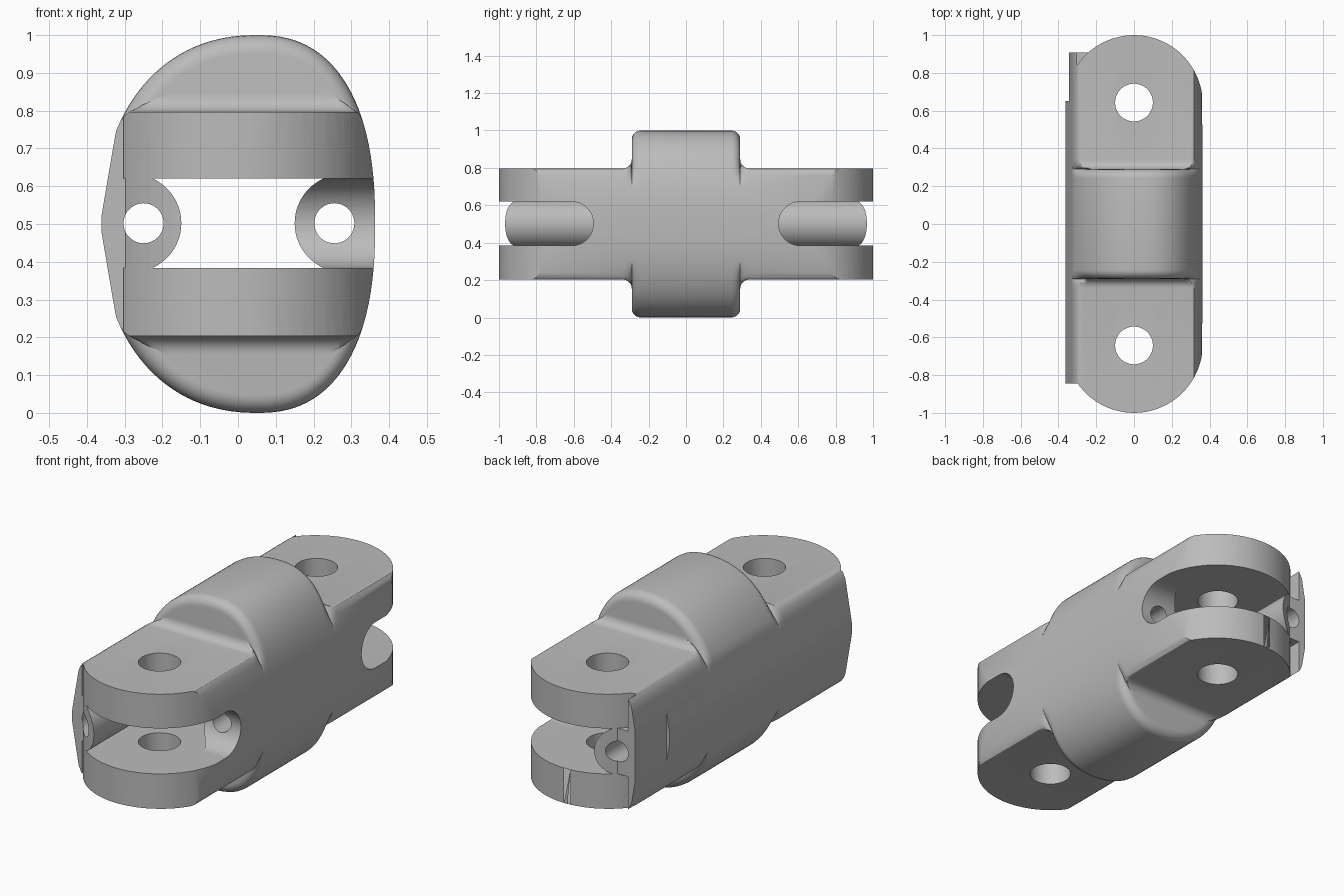
import bpy, bmesh
from math import cos, sin, pi, copysign

if "Cube" in bpy.data.objects:
    bpy.data.objects.remove(bpy.data.objects["Cube"], do_unlink=True)

MID = 0.502          # height of the slot centre
SLOT = 0.118         # half height of the slot
STEP = 0.297         # half height of the clevis arms
FACE_Y = 0.29        # end faces of the central hump


def make_object(name, bm):
    bmesh.ops.recalc_face_normals(bm, faces=bm.faces)
    mesh = bpy.data.meshes.new(name)
    bm.to_mesh(mesh)
    bm.free()
    obj = bpy.data.objects.new(name, mesh)
    bpy.context.collection.objects.link(obj)
    return obj


def loft(name, rings):
    bm = bmesh.new()
    loops = [[bm.verts.new(p) for p in ring] for ring in rings]
    n = len(loops[0])
    for a, b in zip(loops, loops[1:]):
        for i in range(n):
            j = (i + 1) % n
            bm.faces.new((a[i], a[j], b[j], b[i]))
    bm.faces.new(loops[0])
    bm.faces.new(loops[-1])
    return make_object(name, bm)


def prism(name, points, axis, lo, hi):
    place = {"x": lambda a, b, t: (t, a, b),
             "y": lambda a, b, t: (a, t, b),
             "z": lambda a, b, t: (a, b, t)}[axis]
    return loft(name, [[place(a, b, t) for a, b in points] for t in (lo, hi)])


def box(name, x, y, z):
    return prism(name, [(x[0], y[0]), (x[1], y[0]), (x[1], y[1]), (x[0], y[1])], "z", *z)


def arc(cx, cy, r, start, end, n=32):
    return [(cx + r * cos(start + (end - start) * i / n),
             cy + r * sin(start + (end - start) * i / n)) for i in range(n + 1)]


def circle(cx, cy, r):
    return arc(cx, cy, r, 0, 2 * pi, 48)[:-1]


def combine(obj, tool, operation):
    mod = obj.modifiers.new(operation.lower(), "BOOLEAN")
    mod.operation = operation
    mod.solver = "EXACT"
    mod.object = tool
    bpy.context.view_layer.objects.active = obj
    bpy.ops.object.modifier_apply(modifier=mod.name)
    bpy.data.objects.remove(tool, do_unlink=True)


def section(y, limit, inset, n=112):
    """Oval slice at y, softly clipped to a half height, inset near top and bottom."""
    ring = []
    for i in range(n):
        t = 2 * pi * (i + 0.5) / n
        c, s = cos(t), sin(t)
        width, power = (0.313, 2.4) if c > 0 else (0.415, 2.2)
        x = 0.05 + copysign(width * abs(c) ** (2 / power), c)
        h = 0.5 * abs(s) ** (2 / power)
        x = max(x, -0.365 + 0.17 * h)
        # rounded rim of the hump
        weight = min(1, max(0, (h - 0.22) / 0.1)) * inset
        x -= weight * (x - 0.05) / 0.36
        h -= weight * (h / 0.5) ** 2
        # soft clip to the arm height
        k = 0.03
        blend = max(k - abs(h - limit), 0) / k
        h = min(h, limit) - blend * blend * k / 4
        ring.append((x, y, 0.5 + copysign(h, s)))
    return ring


# Lofted body: arms, fillets and central hump
R = 0.048
half = [(0, 0.6, 0)]
half += [(FACE_Y - R + R * sin(a), 0.6, R * (1 - cos(a)))
         for a in (pi / 2 * i / 6 for i in range(7))]
half += [(FACE_Y + R * (1 - cos(a)), STEP + R * (1 - sin(a)), R * (1 - sin(a)))
         for a in (pi / 2 * i / 6 for i in range(7))]
half.append((1.1, STEP, 0))
stations = [(-y, l, d) for y, l, d in reversed(half[1:])] + half
finger = loft("link_body", [section(*st) for st in stations])

# Rounded plan outline, with the long side strip and its rail left standing
END_R = 0.364
END_Y = 1 - END_R
outline = prism("outline_cutter",
                arc(0, END_Y, END_R, 0, pi) + arc(0, -END_Y, END_R, pi, 2 * pi), "z", -0.2, 1.2)
STRIP_Y = (-0.845, 0.907)
combine(outline, box("strip_keep", (-0.6, -0.303), STRIP_Y, (-0.1, 1.1)), "UNION")
combine(outline, box("rail_keep", (-0.5, -0.1), STRIP_Y, (MID - SLOT, MID + SLOT)), "UNION")
combine(finger, outline, "INTERSECT")

# Shallow relief at the back end of the strip
combine(finger, box("strip_relief", (-0.6, -0.343), (0.65, 1.2), (-0.1, 1.1)), "DIFFERENCE")

# Central tunnel between two rounded rails
RAIL = 0.13
spread = 1.138
tunnel = (arc(-0.28, MID, RAIL, -spread, spread, 24)
          + arc(0.28, MID, RAIL, pi - spread, pi + spread, 24))
tunnel = [(x, min(MID + SLOT, max(MID - SLOT, z))) for x, z in tunnel]
combine(finger, prism("tunnel_cutter", tunnel, "y", -1.2, 1.2), "DIFFERENCE")

# Slots open on the left side, round at their inner ends, and the hinge pin holes
for side in (-1, 1):
    slot = arc(side * 0.613, MID, SLOT, pi / 2, pi / 2 + side * pi)
    slot += [(side * 1.2, MID - SLOT), (side * 1.2, MID + SLOT)]
    combine(finger, prism("slot_cutter", slot, "x", 0, 0.6), "DIFFERENCE")
    combine(finger, prism("pin_cutter", circle(0, side * 0.643, 0.1), "z", -0.2, 1.2), "DIFFERENCE")

# Lengthwise cable holes through both rails
for x in (-0.25, 0.255):
    combine(finger, prism("cable_cutter", circle(x, MID, 0.053), "y", -1.2, 1.2), "DIFFERENCE")

# Grey material and smooth shading
grey = bpy.data.materials.new("plain_grey")
grey.use_nodes = True
colour = (0.5, 0.5, 0.5, 1)
grey.diffuse_color = colour
grey.node_tree.nodes["Principled BSDF"].inputs["Base Color"].default_value = colour
finger.data.materials.clear()
finger.data.materials.append(grey)
for poly in finger.data.polygons:
    poly.material_index = 0
bpy.ops.object.select_all(action="DESELECT")
finger.select_set(True)
bpy.context.view_layer.objects.active = finger
bpy.ops.object.shade_smooth_by_angle(angle=pi / 6)
